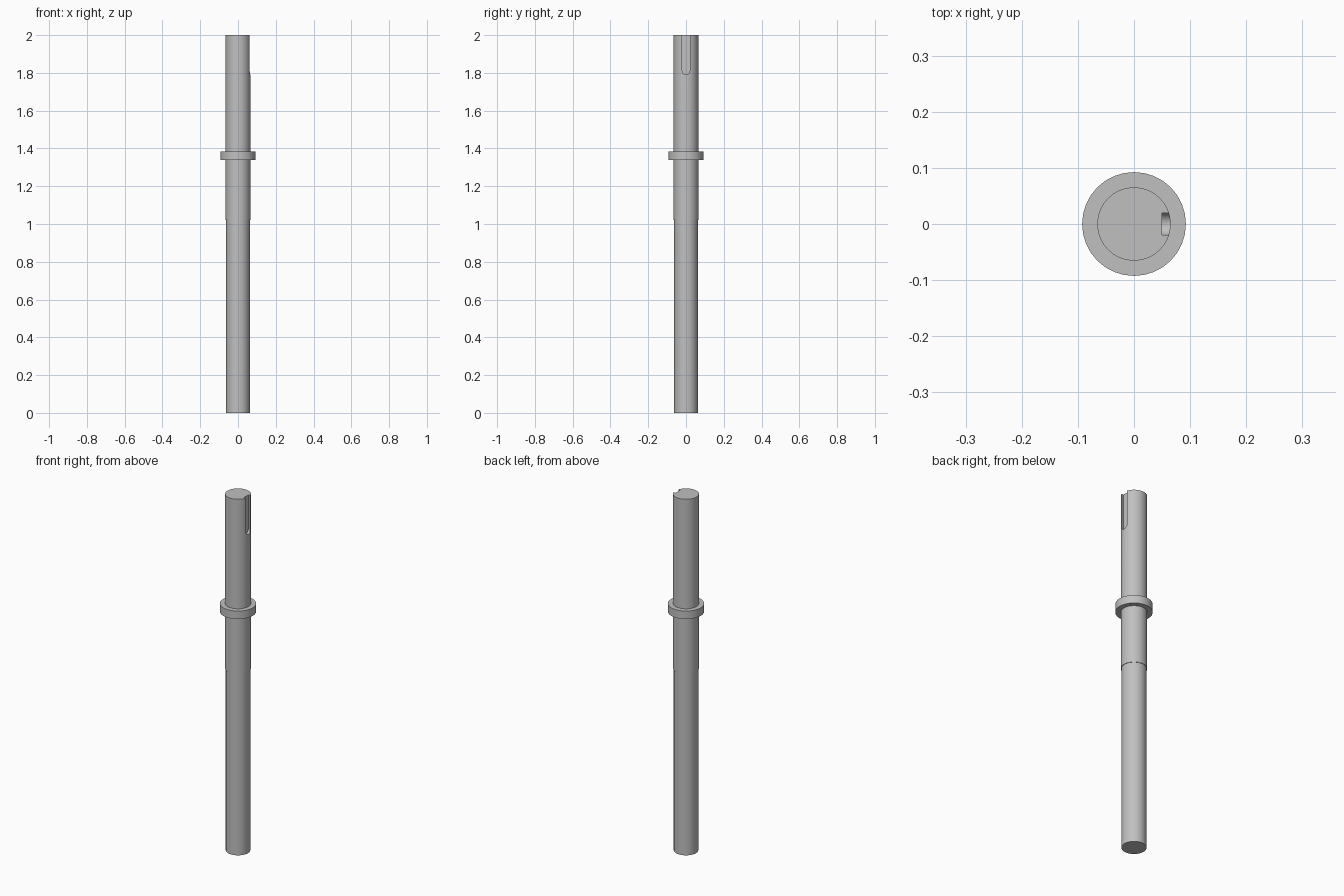
import bpy, bmesh, math

cube = bpy.data.objects.get("Cube")
if cube:
    bpy.data.objects.remove(cube, do_unlink=True)

SIDES = 32

steel = bpy.data.materials.new("grey steel")
steel.use_nodes = True
steel.diffuse_color = (0.53, 0.53, 0.53, 1)
steel.node_tree.nodes["Principled BSDF"].inputs["Base Color"].default_value = steel.diffuse_color


def add_object(name, bm):
    bmesh.ops.recalc_face_normals(bm, faces=bm.faces)
    mesh = bpy.data.meshes.new(name)
    bm.to_mesh(mesh)
    bm.free()
    mesh.materials.append(steel)
    obj = bpy.data.objects.new(name, mesh)
    bpy.context.collection.objects.link(obj)
    return obj


def select_only(obj):
    bpy.ops.object.select_all(action="DESELECT")
    obj.select_set(True)
    bpy.context.view_layer.objects.active = obj


def turned(name, profile):
    """Closed solid of revolution from (radius, height) pairs."""
    bm = bmesh.new()
    rings = [[bm.verts.new((r * math.cos(a), r * math.sin(a), z))
              for a in (math.tau * i / SIDES for i in range(SIDES))]
             for r, z in profile]
    for low, high in zip(rings, rings[1:]):
        for i in range(SIDES):
            j = (i + 1) % SIDES
            bm.faces.new((low[i], low[j], high[j], high[i]))
    bm.faces.new(rings[0])
    bm.faces.new(rings[-1])
    return add_object(name, bm)


# Shaft with a small step in diameter and a collar
shaft = turned("shaft", [(0.0625, 0), (0.0625, 1.02), (0.0655, 1.02), (0.0655, 1.34),
                         (0.0925, 1.34), (0.0925, 1.385), (0.0655, 1.385), (0.0655, 2)])

# Keyway cutter: round-ended slot, open at the top
half, floor, centre = 0.02, 0.05, 1.81
bm = bmesh.new()
outline = [(half, 2.1), (-half, 2.1)]
outline += [(-half * math.cos(a), centre - half * math.sin(a))
            for a in (math.pi * i / 12 for i in range(13))]
face = bm.faces.new([bm.verts.new((floor, y, z)) for y, z in outline])
side = bmesh.ops.extrude_face_region(bm, geom=[face])["geom"]
bmesh.ops.translate(bm, vec=(0.1, 0, 0),
                    verts=[v for v in side if isinstance(v, bmesh.types.BMVert)])
cutter = add_object("keyway_cutter", bm)
cutter.hide_render = True

# Cut the keyway, then drop the cutter
cut = shaft.modifiers.new("keyway", "BOOLEAN")
cut.operation = "DIFFERENCE"
cut.solver = "EXACT"
cut.object = cutter
select_only(shaft)
bpy.ops.object.modifier_apply(modifier=cut.name)
bpy.data.objects.remove(cutter, do_unlink=True)
bpy.ops.object.shade_smooth_by_angle(angle=math.radians(30))
